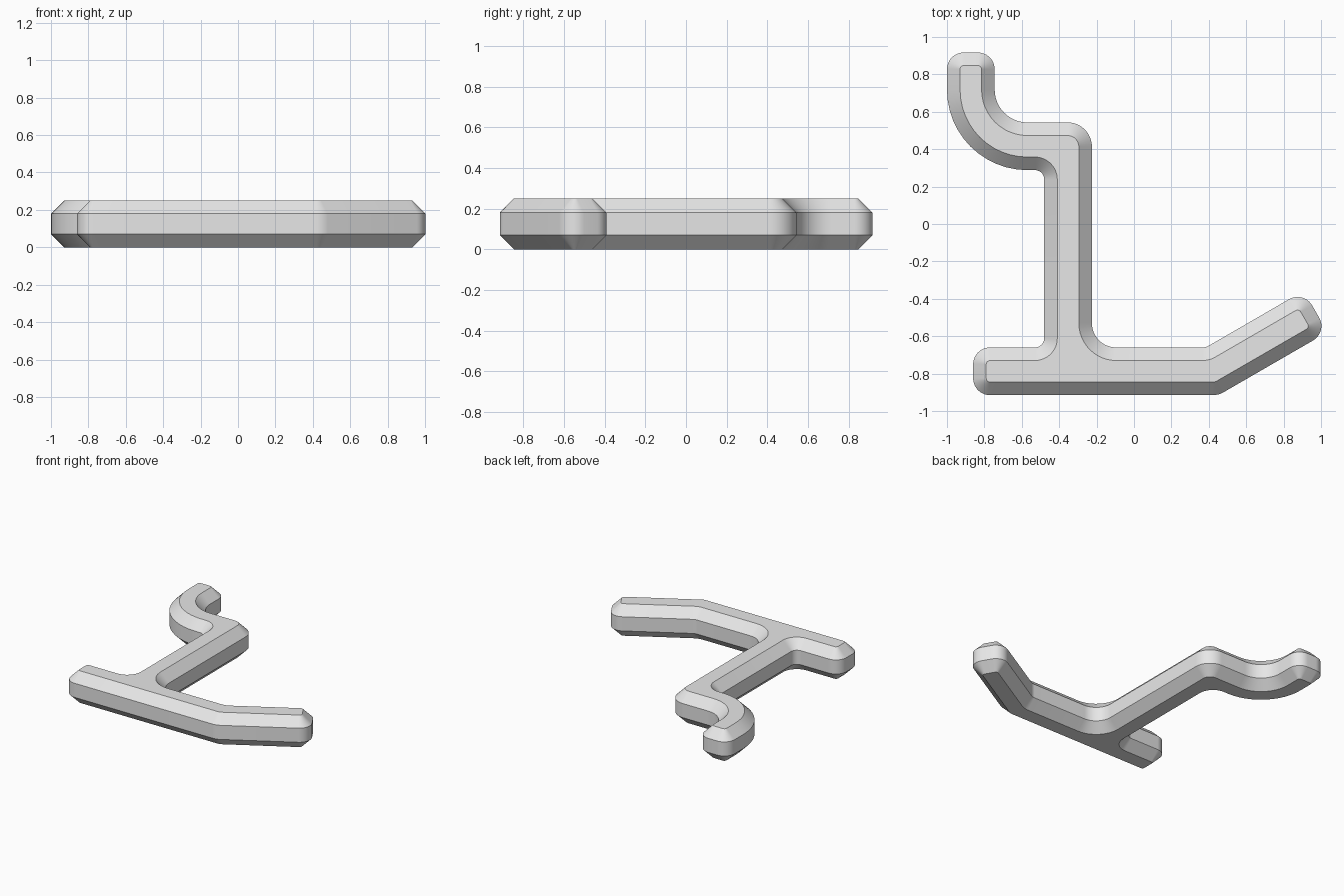
import bpy
import bmesh
import math
from mathutils import Vector, Matrix

cube = bpy.data.objects.get("Cube")
if cube:
    bpy.data.objects.remove(cube, do_unlink=True)

HEIGHT, CHAMFER, STEPS = 0.25, 0.07, 12

# Outline corners, counter-clockwise: x, y, fillet radius
CORNERS = [
    (-0.86, -0.915, 0.09),   # base, left end
    (0.452, -0.915, 0.12),   # bend under the arm
    (1.035, -0.578, 0.09),   # arm tip
    (0.907, -0.357, 0.09),
    (0.384, -0.66, 0.07),    # bend above the arm
    (-0.225, -0.66, 0.13),   # foot of the post
    (-0.225, 0.543, 0.13),   # head of the post
    (-0.745, 0.543, 0.175),  # inside of the hook
    (-0.745, 0.917, 0.09),   # hook tip
    (-1.0, 0.917, 0.09),
    (-1.0, 0.288, 0.43),     # outside of the hook
    (-0.48, 0.288, 0.05),
    (-0.48, -0.66, 0.05),
    (-0.86, -0.66, 0.09),
]


def rounded_outline(corners):
    """Return (point, outward normal) pairs with every corner filleted."""
    outline = []
    count = len(corners)
    for i, (x, y, radius) in enumerate(corners):
        corner = Vector((x, y))
        before = (corner - Vector(corners[i - 1][:2])).normalized()
        after = (Vector(corners[(i + 1) % count][:2]) - corner).normalized()
        turn = math.atan2(before.cross(after), before.dot(after))
        side = math.copysign(radius, turn)
        normal = Vector((before.y, -before.x))
        start = corner - before * radius * math.tan(abs(turn) / 2)
        centre = start - normal * side
        for k in range(STEPS + 1):
            n = Matrix.Rotation(turn * k / STEPS, 2) @ normal
            outline.append((centre + n * side, n))
    return outline


# Chamfered bar: four rings, bridged and capped
outline = rounded_outline(CORNERS)
bm = bmesh.new()
rings = []
for z, inset in ((0, CHAMFER), (CHAMFER, 0), (HEIGHT - CHAMFER, 0), (HEIGHT, CHAMFER)):
    rings.append([bm.verts.new((*(p - n * inset), z)) for p, n in outline])
for low, high in zip(rings, rings[1:]):
    for i in range(len(low)):
        j = (i + 1) % len(low)
        bm.faces.new((low[i], low[j], high[j], high[i]))
bm.faces.new(rings[-1])
bm.faces.new(rings[0][::-1])
bm.normal_update()

mesh = bpy.data.meshes.new("hook_bracket")
bm.to_mesh(mesh)
bm.free()
bracket = bpy.data.objects.new("hook_bracket", mesh)
bpy.context.collection.objects.link(bracket)

# Plain grey
grey = bpy.data.materials.new("light_grey")
grey.use_nodes = True
colour = (0.8, 0.8, 0.8, 1)
grey.diffuse_color = colour
grey.node_tree.nodes["Principled BSDF"].inputs["Base Color"].default_value = colour
mesh.materials.append(grey)

bpy.ops.object.select_all(action="DESELECT")
bracket.select_set(True)
bpy.context.view_layer.objects.active = bracket
bpy.ops.object.shade_smooth_by_angle(angle=math.radians(30))
